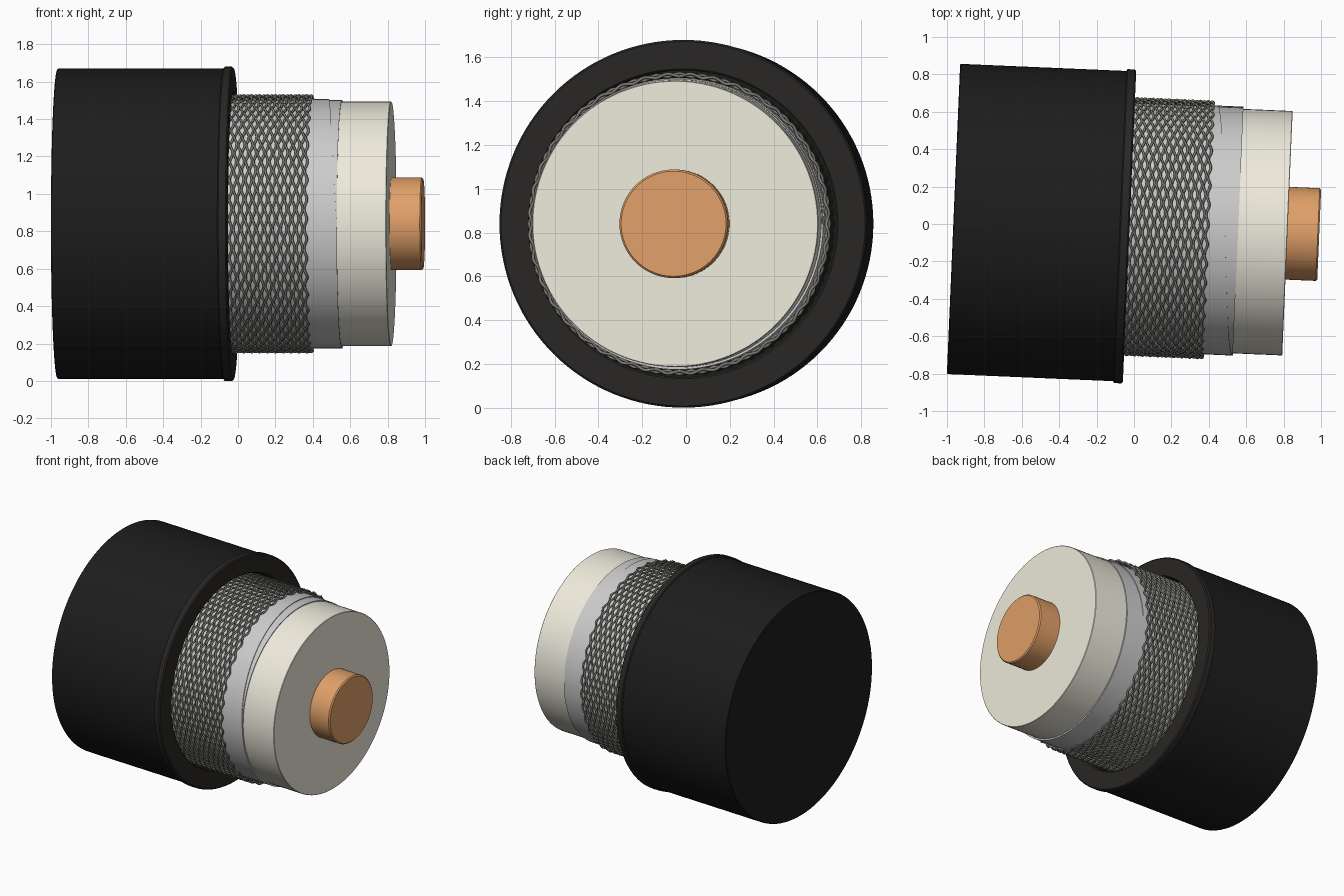
import bpy, bmesh, math
from mathutils import Matrix

if "Cube" in bpy.data.objects:
    bpy.data.objects.remove(bpy.data.objects["Cube"])

TAU = math.tau
# Cable axis is local +x, slightly yawed
PLACE = Matrix.Translation((-0.965, 0.027, 0.84)) @ Matrix.Rotation(math.radians(-2.45), 4, 'Z')


def material(name, rgb):
    m = bpy.data.materials.new(name)
    m.diffuse_color = (*rgb, 1)
    m.use_nodes = True
    m.node_tree.nodes["Principled BSDF"].inputs["Base Color"].default_value = m.diffuse_color
    return m


def finish(bm, name, mat, angle=35):
    bmesh.ops.recalc_face_normals(bm, faces=bm.faces)
    me = bpy.data.meshes.new(name)
    bm.to_mesh(me)
    bm.free()
    ob = bpy.data.objects.new(name, me)
    bpy.context.collection.objects.link(ob)
    me.materials.append(mat)
    ob.matrix_world = PLACE
    bpy.ops.object.select_all(action='DESELECT')
    ob.select_set(True)
    bpy.context.view_layer.objects.active = ob
    bpy.ops.object.shade_smooth_by_angle(angle=math.radians(angle))
    return ob


def lathe(name, profile, mat, n=128, closed=False):
    """Revolve (x, radius) points about the local x axis; open ends are capped."""
    bm = bmesh.new()
    rings = [[bm.verts.new((x, r * math.cos(TAU * i / n), r * math.sin(TAU * i / n)))
              for i in range(n)] for x, r in profile]
    pairs = list(zip(rings, rings[1:]))
    if closed:
        pairs.append((rings[-1], rings[0]))
    else:
        bm.faces.new(rings[0])
        bm.faces.new(rings[-1])
    for a, b in pairs:
        for i in range(n):
            j = (i + 1) % n
            bm.faces.new((a[i], a[j], b[j], b[i]))
    return finish(bm, name, mat)


black = material("black_rubber", (0.012, 0.012, 0.012))
cut_black = material("cut_rubber", (0.022, 0.020, 0.018))
steel = material("braid_wire", (0.20, 0.195, 0.17))
foil = material("foil", (0.75, 0.76, 0.75))
cream = material("insulation", (0.86, 0.83, 0.72))
copper = material("copper", (0.75, 0.35, 0.14))

# Outer jacket with hollow front, and the cut lip
lathe("jacket", [(0, 0.825), (0.004, 0.83), (0.91, 0.83), (0.91, 0.70), (0.80, 0.70)], black)
lathe("jacket_lip", [(0.89, 0.832), (0.896, 0.84), (0.934, 0.84), (0.942, 0.832),
                     (0.942, 0.708), (0.934, 0.70), (0.89, 0.70)], cut_black, closed=True)

# Insulation and core conductor
lathe("insulation", [(0.75, 0.654), (1.784, 0.654), (1.787, 0.651)], cream)
lathe("core_conductor", [(1.70, 0.248), (1.949, 0.248), (1.957, 0.240)], copper, n=96)

# Foil sleeve
lathe("foil_sleeve", [(0.80, 0.655), (0.80, 0.661), (1.523, 0.661), (1.523, 0.655)],
      foil, closed=True)

# Spiral overlap of the foil: starts at the back, passes over the top to the front
bm = bmesh.new()
rows, n = [], 128
for i in range(n + 1):
    a = TAU * i / n
    edge = min(1.523, 1.385 + 0.137 * a / math.pi)
    rows.append([bm.verts.new((x, r * math.cos(a), r * math.sin(a)))
                 for x, r in ((1.2, 0.666), (edge, 0.666), (edge, 0.660))])
for a, b in zip(rows, rows[1:]):
    for k in range(2):
        bm.faces.new((a[k], b[k], b[k + 1], a[k + 1]))
finish(bm, "foil_overlap", foil, 30)

# Woven braid: wavy rings interlaced in alternating phase
bm = bmesh.new()
RINGS, WAVES, SEG, SIDES = 24, 40, 240, 5
START, END, WIRE = 0.87, 1.355, 0.0075
for k in range(RINGS):
    x0 = START + (END - START) * k / (RINGS - 1)
    phase = math.pi * (k % 2)
    loops = []
    for i in range(SEG):
        a = TAU * i / SEG
        x = x0 + 0.008 * math.sin(WAVES * a + phase)
        r = 0.680 + 0.007 * math.cos(WAVES * a + phase)
        loop = []
        for s in range(SIDES):
            w = TAU * s / SIDES
            rr = r + WIRE * math.sin(w)
            loop.append(bm.verts.new((x + WIRE * math.cos(w), rr * math.cos(a), rr * math.sin(a))))
        loops.append(loop)
    for i in range(SEG):
        p, q = loops[i], loops[(i + 1) % SEG]
        for s in range(SIDES):
            t = (s + 1) % SIDES
            bm.faces.new((p[s], q[s], q[t], p[t]))
finish(bm, "woven_braid", steel, 80)
